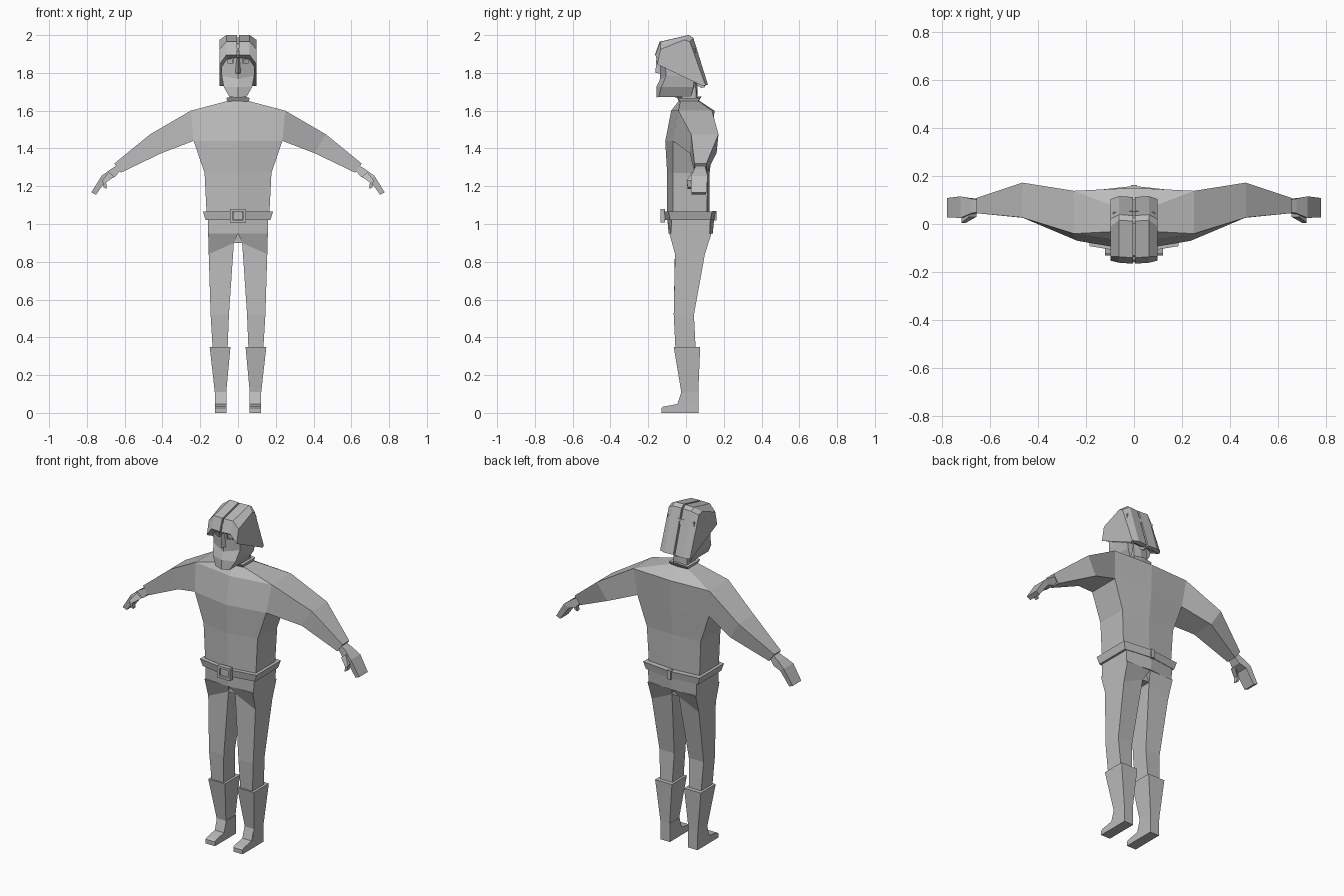
import bpy, bmesh, math
from mathutils import Vector

grey = bpy.data.materials.new("plain_grey")
grey.diffuse_color = (0.5, 0.5, 0.5, 1)


def finish(name, bm, mirror=False):
    bmesh.ops.recalc_face_normals(bm, faces=bm.faces)
    me = bpy.data.meshes.new(name)
    bm.to_mesh(me)
    bm.free()
    me.materials.append(grey)
    ob = bpy.data.objects.new(name, me)
    bpy.context.collection.objects.link(ob)
    if mirror:
        ob.modifiers.new("mirror", 'MIRROR')
        ob.modifiers["mirror"].use_mirror_merge = False
    return ob


def loft(name, rings, mirror=False, caps=True, closed=False):
    """Skin a list of equal-length point rings."""
    bm = bmesh.new()
    vs = [[bm.verts.new(p) for p in r] for r in rings]
    pairs = list(zip(vs, vs[1:]))
    if closed:
        pairs.append((vs[-1], vs[0]))
    for a, b in pairs:
        for i in range(len(a)):
            j = (i + 1) % len(a)
            bm.faces.new((a[i], a[j], b[j], b[i]))
    if caps and not closed:
        bm.faces.new(vs[0])
        bm.faces.new(vs[-1])
    return finish(name, bm, mirror)


def hexring(z, x, fc, fs, bs, bc, zs=None):
    """Body section: front centre/side and back side/centre depths."""
    s = z if zs is None else zs
    return [(0, fc, z), (x, fs, s), (x, bs, s), (0, bc, z), (-x, bs, s), (-x, fs, s)]


def quad(z, x0, x1, y0, y1, zi=None):
    """Limb section; inner edge may sit at its own height."""
    i = z if zi is None else zi
    return [(x0, y0, i), (x1, y0, z), (x1, y1, z), (x0, y1, i)]


def box(name, x0, x1, y0, y1, z0, z1, mirror=False):
    return loft(name, [quad(z0, x0, x1, y0, y1), quad(z1, x0, x1, y0, y1)], mirror)


# Torso
loft("torso", [
    hexring(1.03, .165, -.10, -.07, .11, .125),
    hexring(1.27, .177, -.10, -.07, .115, .125),
    hexring(1.44, .235, -.11, -.07, .12, .145),
    hexring(1.60, .25, -.078, -.04, .138, .15),
    hexring(1.65, .06, -.04, -.03, .065, .075)])

# Sleeves: sections run top front, top back, bottom back, bottom front
loft("arm", [
    [(.25, -.04, 1.60), (.25, .138, 1.60), (.235, .12, 1.44), (.235, -.07, 1.44)],
    [(.465, .027, 1.475), (.465, .172, 1.475), (.405, .162, 1.375), (.405, .02, 1.375)],
    [(.655, .045, 1.32), (.655, .108, 1.32), (.62, .108, 1.272), (.62, .045, 1.272)]], True)

# Mitten hands and thumbs
loft("hand", [
    [(.64, .05, 1.31), (.64, .10, 1.31), (.625, .10, 1.28), (.625, .05, 1.28)],
    [(.675, .045, 1.29), (.675, .105, 1.29), (.65, .105, 1.25), (.65, .045, 1.25)],
    [(.722, .025, 1.255), (.722, .115, 1.255), (.695, .11, 1.235), (.695, .03, 1.235)],
    [(.777, .028, 1.167), (.777, .108, 1.167), (.752, .105, 1.155), (.752, .03, 1.155)]], True)
loft("thumb", [
    [(.685, .03, 1.275), (.685, .065, 1.275), (.655, .065, 1.25), (.655, .03, 1.25)],
    [(.718, .005, 1.23), (.718, .032, 1.23), (.698, .032, 1.22), (.698, .005, 1.22)],
    [(.712, .008, 1.195), (.712, .03, 1.195), (.695, .03, 1.185), (.695, .008, 1.185)]], True)

# Hips and trousers
loft("hips", [
    hexring(1.04, .16, -.10, -.075, .13, .15),
    hexring(.95, .158, -.092, -.08, .125, .142)])
box("crotch", -.022, .022, -.06, .10, .90, .95)
loft("leg", [
    quad(.95, 0, .158, -.088, .135),
    quad(.84, .022, .155, -.058, .10, .90),
    quad(.52, .048, .145, -.065, .042),
    quad(.32, .056, .133, -.055, .052)], True)

# Boots: shaft, then foot
loft("boot", [
    quad(.35, .04, .15, -.065, .075),
    quad(.11, .062, .123, -.025, .065),
    quad(0, .06, .12, -.04, .065)], True)
loft("foot", [
    [(x, y, z) for y, z in
     ((.065, 0), (-.13, 0), (-.13, .025), (-.12, .033), (-.045, .047), (-.025, .11), (.065, .11))]
    for x in (.06, .121)], True)

# Belt band and square buckle frame
loft("belt", [
    hexring(1.022, .172, -.115, -.085, .13, .152),
    hexring(1.065, .185, -.122, -.092, .138, .158),
    hexring(1.065, .15, -.09, -.06, .10, .12),
    hexring(1.022, .15, -.09, -.06, .10, .12)], closed=True)


def rect(y, x, z0, z1):
    return [(-x, y, z0), (x, y, z0), (x, y, z1), (-x, y, z1)]


loft("buckle", [rect(-.11, .042, 1.008, 1.08), rect(-.135, .042, 1.008, 1.08),
                rect(-.135, .028, 1.022, 1.066), rect(-.11, .028, 1.022, 1.066)], closed=True)
box("buckle_plate", -.026, .026, -.127, -.11, 1.025, 1.063)
box("belt_loop", -.012, .012, .14, .162, 1.018, 1.07)

# Neck and flared collar
loft("neck", [hexring(1.64, .045, -.025, -.02, .055, .06),
              hexring(1.76, .045, -.03, -.025, .05, .06)])
loft("collar", [
    hexring(1.645, .055, -.035, -.03, .06, .065),
    hexring(1.675, .062, -.05, -.045, .075, .082, 1.668),
    hexring(1.675, .045, -.03, -.025, .06, .065, 1.668)], caps=False)

# Head with bearded jaw
loft("head", [
    hexring(1.67, .045, -.157, -.145, .025, .035, 1.672),
    hexring(1.725, .075, -.157, -.13, .04, .045),
    hexring(1.768, .086, -.137, -.105, .045, .05, 1.785),
    hexring(1.85, .088, -.14, -.11, .05, .055),
    hexring(1.93, .088, -.15, -.12, .05, .055)])
loft("nose", [
    [(-.018, -.125, 1.795), (.018, -.125, 1.795), (0, -.162, 1.80)],
    [(-.01, -.13, 1.90), (.01, -.13, 1.90), (0, -.155, 1.90)]])


# Eye rims and eyes
def eye(y, r):
    return [(.04 + sx * r, y + .006 * sx, 1.865 + sz * r)
            for sx, sz in ((-1, -1), (1, -1), (1, 1), (-1, 1))]


loft("eye_rim", [eye(-.115, .016), eye(-.138, .016), eye(-.138, .010), eye(-.115, .010)],
     True, closed=True)
loft("eye", [eye(-.115, .009), eye(-.131, .009)], True)

# Hair: side profiles stepped outward from the parting, open groove in the middle
inner = [(-.165, 1.895), (-.14, 1.965), (.012, 2.0), (.035, 1.985), (.112, 1.737), (.09, 1.732)]
outer = [(-.152, 1.845), (-.135, 1.925), (-.01, 1.975), (.02, 1.965), (.103, 1.735), (.09, 1.73)]
loft("hair", [
    [(.005, y, z) for y, z in inner],
    [(.062, y + .004, z) for y, z in inner],
    [(.098, y, z) for y, z in outer]], True)
loft("hair_parting", [
    [(x, y + (.01 if y < 0 else -.01), z - .012) for y, z in inner] for x in (-.006, .006)])
